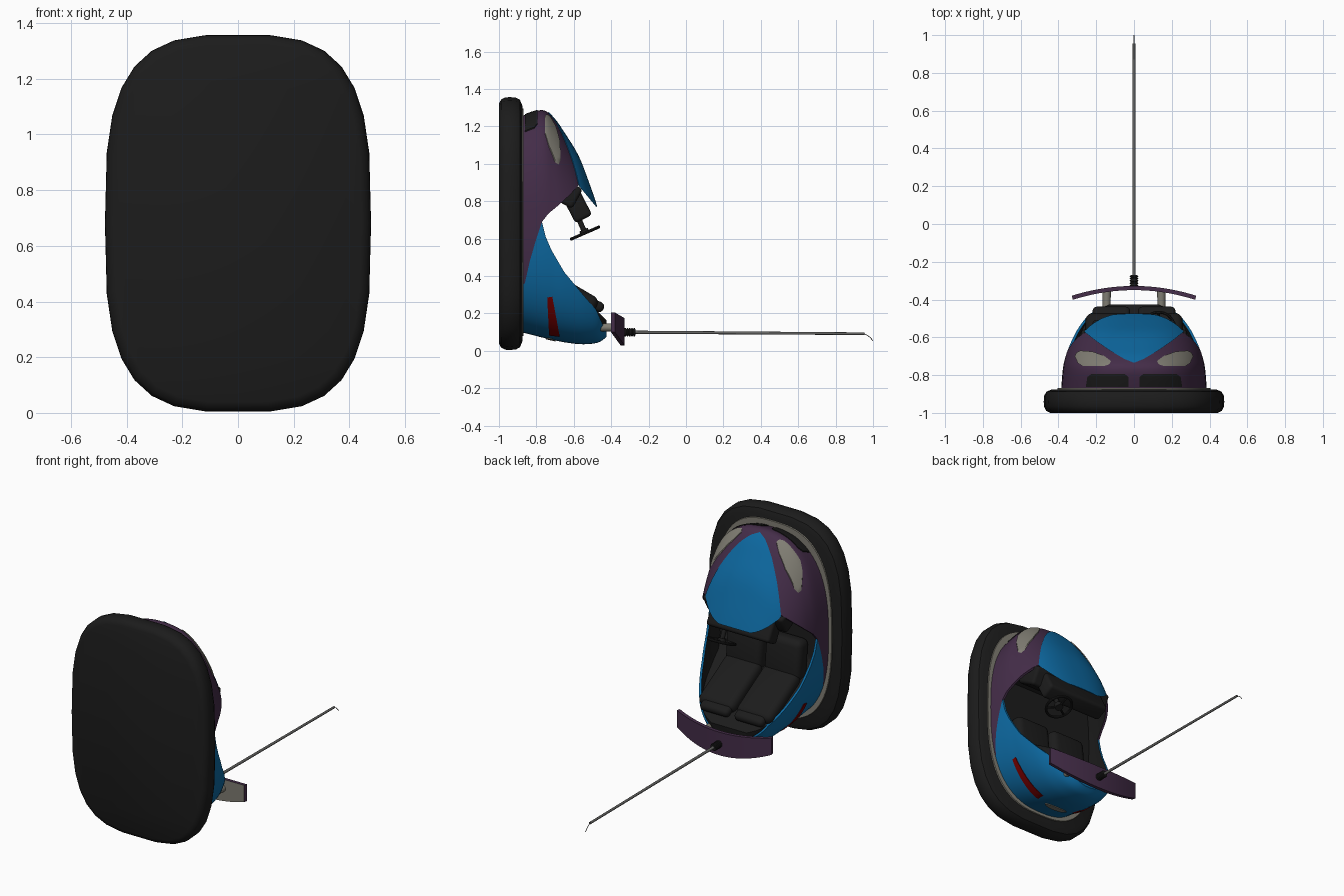
import bpy, bmesh, math
from mathutils import Vector, Matrix

if "Cube" in bpy.data.objects:
    bpy.data.objects.remove(bpy.data.objects["Cube"])


def material(name, r, g, b):
    m = bpy.data.materials.new(name)
    m.diffuse_color = (r, g, b, 1)
    m.use_nodes = True
    m.node_tree.nodes["Principled BSDF"].inputs["Base Color"].default_value = m.diffuse_color
    return m


BLACK = material("black rubber", 0.0115, 0.0115, 0.0115)
BLUE = material("blue paint", 0.004, 0.142, 0.36)
PURPLE = material("purple paint", 0.058, 0.026, 0.066)
GREY = material("warm grey trim", 0.22, 0.21, 0.175)
STEEL = material("steel", 0.13, 0.13, 0.125)
RED = material("red lamp", 0.18, 0.0, 0.0)


def finish(name, bm, *mats):
    me = bpy.data.meshes.new(name)
    bm.to_mesh(me)
    bm.free()
    ob = bpy.data.objects.new(name, me)
    bpy.context.collection.objects.link(ob)
    for m in mats:
        me.materials.append(m)
    return ob


def apply(ob, kind, **settings):
    mod = ob.modifiers.new("m", kind)
    for k, v in settings.items():
        setattr(mod, k, v)
    with bpy.context.temp_override(object=ob, active_object=ob, selected_objects=[ob]):
        bpy.ops.object.modifier_apply(modifier=mod.name)


def smooth_rows(rows, steps):
    # Catmull-Rom between the given rows
    out = []
    for i in range(len(rows) - 1):
        a, b, c, d = (rows[max(i - 1, 0)], rows[i], rows[i + 1], rows[min(i + 2, len(rows) - 1)])
        for s in range(steps):
            t = s / steps
            out.append([0.5 * (2 * q + (r - p) * t + (2 * p - 5 * q + 4 * r - u) * t * t
                               + (3 * q - p - 3 * r + u) * t ** 3) for p, q, r, u in zip(a, b, c, d)])
    return out + [list(rows[-1])]


def loft(name, rows, n, mats, bottom=True, grow=0):
    # stack of superellipse rings: (y, half width, rear z, front z, power)
    bm = bmesh.new()
    rings = []
    for y, w, zr, zf, p in rows:
        ring = []
        for i in range(n):
            a = 2 * math.pi * i / n
            c, s = math.cos(a), math.sin(a)
            x = math.copysign(abs(c) ** (2 / p), c) * (w + grow)
            z = (zr + zf) / 2 + math.copysign(abs(s) ** (2 / p), s) * ((zf - zr) / 2 + grow)
            ring.append(bm.verts.new((x, y, z)))
        rings.append(ring)
    for lo, hi in zip(rings, rings[1:]):
        for i in range(n):
            j = (i + 1) % n
            bm.faces.new((lo[i], hi[i], hi[j], lo[j]))
    bm.faces.new(rings[-1][::-1])
    if bottom:
        bm.faces.new(rings[0])
    return finish(name, bm, *mats)


def prism(poly, axis, lo, hi):
    # cutter: axis x takes (y, z) points, axis z takes (x, y) points
    bm = bmesh.new()
    put = (lambda p, d: (d, p[0], p[1])) if axis == "x" else (lambda p, d: (p[0], p[1], d))
    f = bm.faces.new([bm.verts.new(put(p, lo)) for p in poly])
    r = bmesh.ops.extrude_face_region(bm, geom=[f])
    bmesh.ops.translate(bm, verts=[v for v in r["geom"] if isinstance(v, bmesh.types.BMVert)],
                        vec=put((0, 0), hi - lo))
    bmesh.ops.recalc_face_normals(bm, faces=bm.faces)
    ob = finish("cutter", bm)
    ob.hide_render = True
    return ob


def cut(ob, op, *prism_args):
    c = prism(*prism_args)
    apply(ob, "BOOLEAN", operation=op, object=c, solver="EXACT")
    bpy.data.objects.remove(c)


def rod(name, p, q, r, mat, r2=None, n=16):
    p, q = Vector(p), Vector(q)
    bm = bmesh.new()
    m = Matrix.Translation((p + q) / 2) @ (q - p).to_track_quat("Z", "Y").to_matrix().to_4x4()
    bmesh.ops.create_cone(bm, cap_ends=True, segments=n, radius1=r, radius2=r if r2 is None else r2,
                          depth=(q - p).length, matrix=m)
    return finish(name, bm, mat)


def cushion(name, loc, size, tilt, mat, bevel=0.03):
    bm = bmesh.new()
    bmesh.ops.create_cube(bm, size=1, matrix=Matrix.Translation(loc) @ Matrix.Rotation(tilt, 4, "X")
                          @ Matrix.Diagonal((*size, 1)))
    ob = finish(name, bm, mat)
    apply(ob, "BEVEL", width=bevel, segments=4)
    return ob


def ring(name, loc, axis, major, minor, mat):
    rot = Vector(axis).to_track_quat("Z", "Y").to_euler()
    bpy.ops.mesh.primitive_torus_add(location=loc, rotation=rot, major_radius=major, minor_radius=minor,
                                     major_segments=32, minor_segments=8)
    ob = bpy.context.object
    ob.name = name
    ob.data.materials.append(mat)


# bumper tyre and trim strip
TYRE = [(-1, .035), (-.988, .012), (-.965, .001), (-.94, 0), (-.91, .002), (-.888, .014), (-.875, .045)]
loft("bumper_tyre", [(y, .478 - d, .003 + d, 1.359 - d, 3.2) for y, d in TYRE], 30, [BLACK])
loft("trim_strip", [(-.885, .408, .075, 1.3, 2.75), (-.868, .405, .08, 1.295, 2.75)], 64, [GREY])

# body dome, shared by all the shell parts
DOME = smooth_rows([(-.88, .386, .10, 1.255, 2.55), (-.77, .377, .072, 1.288, 2.5), (-.71, .367, .058, 1.245, 2.45),
                    (-.65, .354, .046, 1.16, 2.4), (-.58, .328, .037, 1.045, 2.4), (-.53, .300, .036, .92, 2.4),
                    (-.48, .262, .042, .775, 2.4), (-.45, .222, .055, .66, 2.4), (-.425, .16, .075, .52, 2.3)], 4)
OPENING = ([(-.48, .77), (-.575, .885), (-.62, .835), (-.68, .78), (-.735, .735), (-.77, .69), (-.75, .61),
            (-.72, .54), (-.65, .42), (-.55, .30), (-.48, .22), (-.44, .13), (-.3, .13), (-.3, .85)], "x", -.6, .6)
FRONT = ([(-.95, 1.4), (-.35, 1.4), (-.35, .69), (-.77, .69), (-.80, .6), (-.835, .48), (-.862, .36),
          (-.95, .34)], "x", -.6, .6)
for name, mat, op in (("front_body", PURPLE, "INTERSECT"), ("rear_body", BLUE, "DIFFERENCE")):
    shell = loft(name, DOME, 96, [mat, BLACK], bottom=False)
    apply(shell, "SOLIDIFY", thickness=.014, offset=-1, material_offset=1)
    cut(shell, "DIFFERENCE", *OPENING)
    cut(shell, op, *FRONT)


def patch(name, mat, *region):
    # thin plate that follows the dome inside a prism
    ob = loft(name, DOME, 96, [mat], bottom=False)
    apply(ob, "SOLIDIFY", thickness=.009, offset=0)
    cut(ob, "INTERSECT", *region)
    return ob


# hood panel, lamps, grilles, rear plate
HOOD = [(0, -.735), (.05, -.715), (.13, -.668), (.2, -.62), (.27, -.565), (.3, -.4)]
hood = patch("hood_panel", BLUE, HOOD + [(-x, y) for x, y in HOOD[:0:-1]], "z", .6, 1.4)
cut(hood, "DIFFERENCE", *OPENING)
LAMP = [(.122, -.725), (.13, -.742), (.16, -.753), (.27, -.753), (.298, -.735), (.314, -.70), (.305, -.68),
        (.285, -.67), (.22, -.675), (.16, -.697)]
GRILLE = [(.03, -.862), (.255, -.862), (.247, -.81), (.225, -.793), (.05, -.793), (.03, -.81)]
for s, side in ((1, "left"), (-1, "right")):
    patch(side + "_headlight", GREY, [(s * x, y) for x, y in LAMP], "z", .8, 1.4)
    patch(side + "_grille", BLACK, [(s * x, y) for x, y in GRILLE], "z", .8, 1.4)
patch("tail_lights", RED, [(-.742, .285), (-.715, .29), (-.70, .21), (-.675, .075), (-.732, .082)], "x", -.6, .6)
OVAL = [(.08 * math.cos(i * math.pi / 12), -.725 + .026 * math.sin(i * math.pi / 12)) for i in range(24)]
patch("rear_plate", GREY, OVAL, "z", -.1, .3)

# cockpit tub
tub = loft("cockpit_tub", DOME, 64, [BLACK], grow=-.012)
cut(tub, "DIFFERENCE", [(-.3, .165), (-.425, .165), (-.485, .225), (-.82, .42), (-.86, .5), (-.86, .9), (-.62, .95),
                        (-.3, .9)], "x", -.6, .6)

# seats
for s, side in ((1, "left"), (-1, "right")):
    cushion(side + "_seat_back", (s * .132, -.635, .325), (.25, .36, .09), -.53, BLACK, .04)
    cushion(side + "_headrest", (s * .12, -.495, .25), (.2, .12, .055), -.45, BLACK, .025)
    cushion(side + "_seat_cushion", (s * .135, -.805, .51), (.25, .11, .25), .1, BLACK, .04)

# dashboard
cushion("dashboard", (0, -.65, .85), (.56, .16, .12), -.5, BLACK, .02)
cushion("dash_panel", (0, -.585, .78), (.44, .10, .17), .48, BLACK, .02)

# steering wheel
HUB, AXIS = Vector((.13, -.54, .63)), Vector((0, -.4, .916))
ring("steering_wheel_rim", HUB, AXIS, .08, .008, BLACK)
rod("steering_column", HUB - AXIS * .005, HUB + AXIS * .14, .014, BLACK)
rod("steering_hub", HUB - AXIS * .008, HUB + AXIS * .02, .025, BLACK)
for k in range(3):
    a = math.pi / 2 + k * 2 * math.pi / 3
    d = Vector((1, 0, 0)) * math.cos(a) + Vector((0, .916, .4)) * math.sin(a)
    rod("steering_spoke", HUB, HUB + d * .08, .007, BLACK, n=8)

# rear wing with a grey inner side, on two struts
bm = bmesh.new()
cols = []
for i in range(25):
    t = i / 12 - 1
    cols.append([bm.verts.new((.33 * t, -.328 - .052 * t * t, (.03 + .07 * t * t) * (1 - v) + (.175 + .03 * t * t) * v))
                 for v in (0, .25, .5, .75, 1)])
for a, b in zip(cols, cols[1:]):
    for k in range(4):
        bm.faces.new((a[k], a[k + 1], b[k + 1], b[k]))
wing = finish("rear_wing", bm, PURPLE, GREY)
apply(wing, "SOLIDIFY", thickness=.022, offset=-1)
for f in wing.data.polygons:
    f.material_index = int(f.normal.y < -.7)
for s, side in ((1, "left"), (-1, "right")):
    rod(side + "_wing_strut", (s * .145, -.47, .125), (s * .145, -.345, .125), .02, GREY, .023)

# contact pole with spring base and bent tip
rod("pole_base", (0, -.34, .1), (0, -.27, .1), .017, BLACK)
for i in range(5):
    ring("pole_spring", (0, -.325 + i * .012, .1), (0, 1, 0), .018, .005, BLACK)
rod("contact_pole", (0, -.3, .1), (0, .955, .092), .0085, STEEL, .007)
TIP = [(0, .95, .094), (0, .972, .082), (0, .988, .069), (0, .999, .054)]
for p, q in zip(TIP, TIP[1:]):
    rod("pole_tip", p, q, .002, STEEL, n=8)

# shading
for ob in bpy.data.objects:
    ob.select_set(True)
bpy.context.view_layer.objects.active = wing
bpy.ops.object.shade_smooth_by_angle(angle=math.radians(38))
